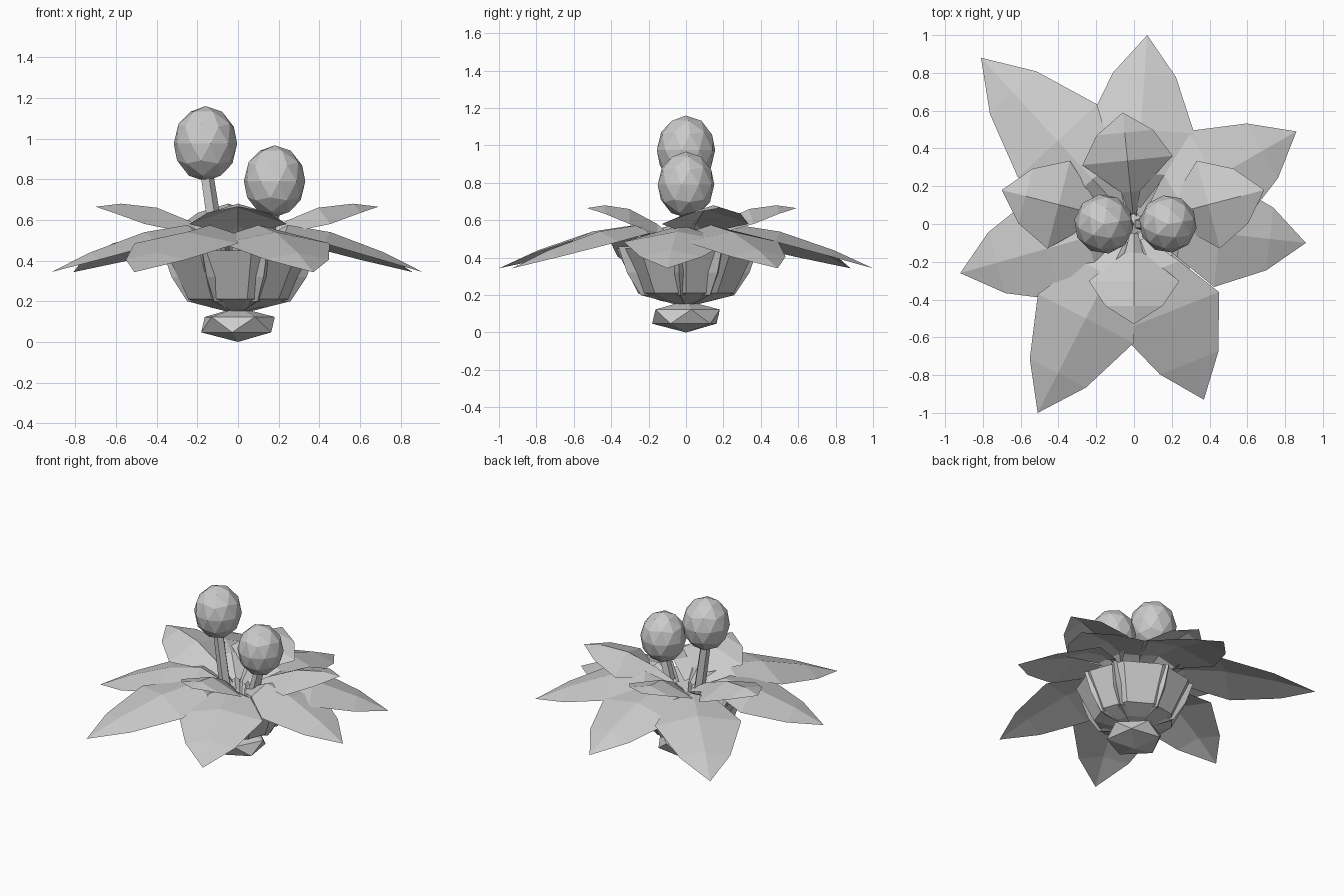
import bpy, bmesh, math
from mathutils import Vector, Matrix

if "Cube" in bpy.data.objects:
    bpy.data.objects.remove(bpy.data.objects["Cube"])

grey = bpy.data.materials.new("plain_grey")
grey.use_nodes = True
grey.diffuse_color = (0.6, 0.6, 0.6, 1)
grey.node_tree.nodes["Principled BSDF"].inputs["Base Color"].default_value = (0.6, 0.6, 0.6, 1)


def finish(name, bm):
    mesh = bpy.data.meshes.new(name)
    bm.to_mesh(mesh)
    bm.free()
    mesh.materials.append(grey)
    obj = bpy.data.objects.new(name, mesh)
    bpy.context.collection.objects.link(obj)
    return obj


def leaf(name, tip, sections):
    """Roof-shaped leaf; each section is (fraction of length, half width, rib z, edge z)."""
    bm = bmesh.new()
    along = Vector((tip[0], tip[1], 0))
    side = Vector((-tip[1], tip[0], 0)).normalized()
    rows = []
    for t, w, rib, edge in sections:
        mid = along * t
        rows.append([bm.verts.new(mid + side * w * s + Vector((0, 0, rib if s == 0 else edge)))
                     for s in (1, 0, -1)])
    for a, b in zip(rows, rows[1:]):
        for i in (0, 1):
            bm.faces.new((a[i + 1], b[i + 1], b[i], a[i]))
    bmesh.ops.remove_doubles(bm, verts=bm.verts, dist=0.0005)
    return finish(name, bm)


def stalk(name, tip, sections):
    """Folded stalk, keel outward; each section is (keel radius, z, half width, fold depth)."""
    bm = bmesh.new()
    out = Vector((tip[0], tip[1], 0)).normalized()
    side = Vector((-out.y, out.x, 0))
    rows = []
    for r, z, w, depth in sections:
        keel = out * r + Vector((0, 0, z))
        rows.append([bm.verts.new(keel - out * depth * abs(s) + side * w * s) for s in (1, 0, -1)])
    for a, b in zip(rows, rows[1:]):
        for k in (0, 1):
            bm.faces.new((a[k], b[k], b[k + 1], a[k + 1]))
    return finish(name, bm)


def ball(name, centre, radii, subdivisions, turn=0):
    bm = bmesh.new()
    bmesh.ops.create_icosphere(bm, subdivisions=subdivisions, radius=1)
    bmesh.ops.rotate(bm, matrix=Matrix.Rotation(math.radians(turn), 3, 'Z'), verts=bm.verts)
    bmesh.ops.scale(bm, vec=radii, verts=bm.verts)
    bmesh.ops.translate(bm, vec=centre, verts=bm.verts)
    return finish(name, bm)


def tube(name, path, sides=5):
    """Upright open tube through (x, z, radius) points."""
    bm = bmesh.new()
    rings = []
    for x, z, r in path:
        rings.append([bm.verts.new((x + r * math.cos(k * math.tau / sides),
                                    r * math.sin(k * math.tau / sides), z)) for k in range(sides)])
    for a, b in zip(rings, rings[1:]):
        for k in range(sides):
            n = (k + 1) % sides
            bm.faces.new((a[k], a[n], b[n], b[k]))
    return finish(name, bm)


# Large drooping leaves, each on a folded stalk
large = [(0.09, 0.03, 0.49, 0.47), (0.27, 0.15, 0.575, 0.53), (0.5, 0.285, 0.54, 0.485),
         (0.79, 0.167, 0.44, 0.405), (1, 0, 0.343, 0.343)]
large_stalk = [(0.06, 0.15, 0.02, 0.03), (0.26, 0.2, 0.04, 0.06),
               (0.34, 0.32, 0.05, 0.07), (0.39, 0.46, 0.05, 0.07)]
large_tips = [(-0.81, 0.88), (0.07, 1.0), (0.86, 0.49), (0.91, -0.10),
              (0.37, -0.93), (-0.51, -1.0), (-0.92, -0.26)]
for i, tip in enumerate(large_tips):
    leaf(f"large_leaf_{i + 1}", tip, large)
    stalk(f"large_stalk_{i + 1}", tip, large_stalk)

# Small raised leaves, narrow at the root, on thinner stalks
small = [(0.09, 0.02, 0.49, 0.47), (0.29, 0.05, 0.58, 0.53), (0.57, 0.24, 0.66, 0.58),
         (0.82, 0.15, 0.68, 0.635), (1, 0, 0.665, 0.665)]
small_stalk = [(0.05, 0.15, 0.02, 0.02), (0.16, 0.24, 0.03, 0.04), (0.2, 0.5, 0.03, 0.04)]
for i, tip in enumerate([(-0.70, 0.18), (0.69, 0.18), (-0.06, 0.59), (0, -0.53)]):
    leaf(f"small_leaf_{i + 1}", tip, small)
    stalk(f"small_stalk_{i + 1}", tip, small_stalk)

# Faceted cup behind the stalks
tube("cup", [(0, 0.15, 0.04), (0, 0.17, 0.14), (0, 0.21, 0.26), (0, 0.45, 0.38)], 9)

# Root bulb
ball("root_bulb", (0, 0, 0.085), (0.205, 0.205, 0.085), 1, 9)

# Berries on stems
ball("tall_berry", (-0.16, 0, 0.975), (0.158, 0.158, 0.185), 2, 9)
ball("short_berry", (0.18, 0, 0.79), (0.153, 0.153, 0.177), 2, 9)
tube("tall_stem", [(-0.03, 0.15, 0.035), (-0.1, 0.45, 0.04), (-0.155, 0.82, 0.035)])
tube("short_stem", [(0.03, 0.15, 0.035), (0.12, 0.45, 0.04), (0.175, 0.65, 0.035)])
